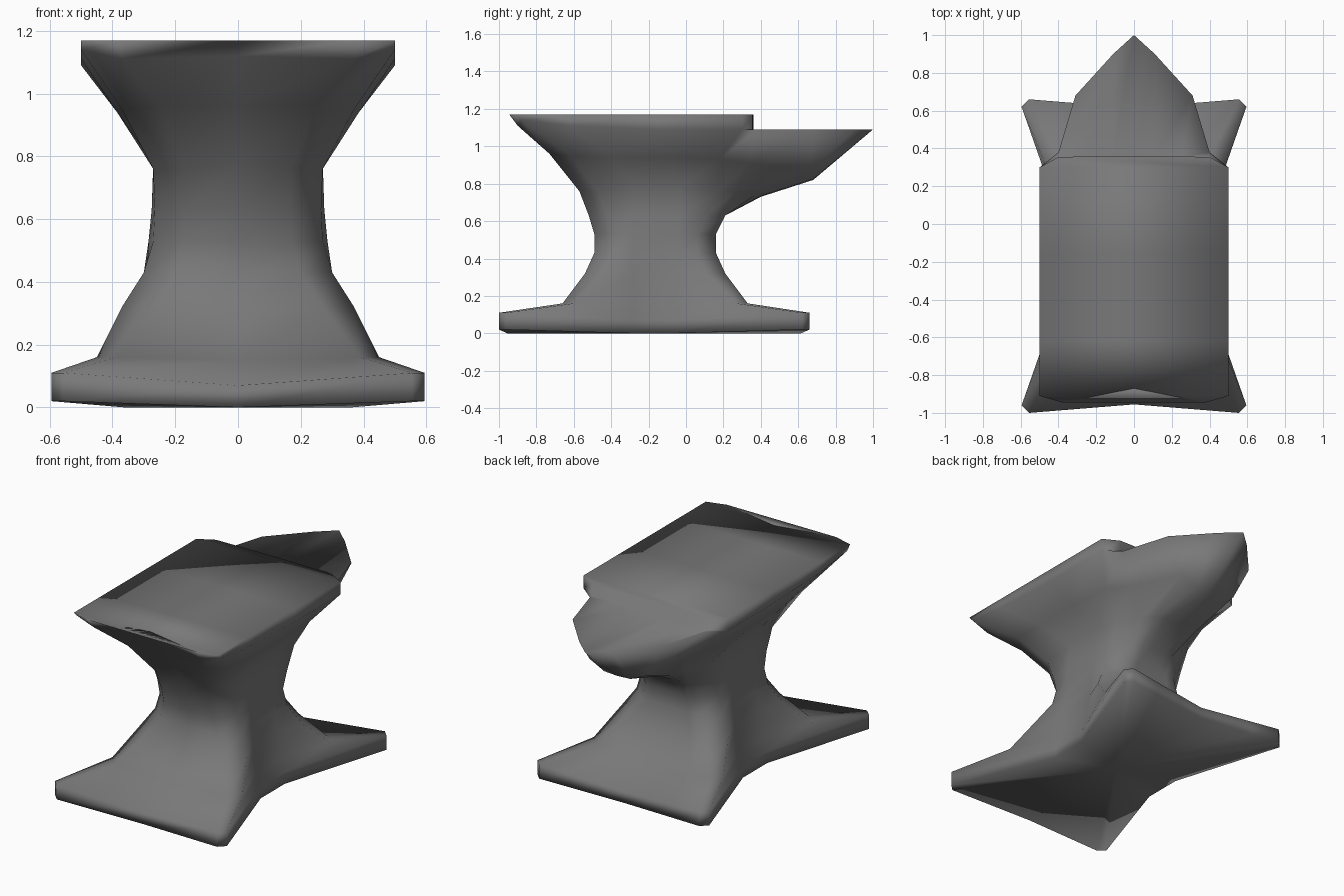
import bpy, bmesh

if "Cube" in bpy.data.objects:
    bpy.data.objects.remove(bpy.data.objects["Cube"])


def mirror_ring(half):
    """Close a half outline (x >= 0, ends on x = 0) by mirroring it."""
    return half + [(-x, y, z) for x, y, z in reversed(half[1:-1])]


def loft(name, rings, hub):
    """Skin equal-length rings, fan the bottom to a hub, cap the top in strips."""
    bm = bmesh.new()
    loops = [[bm.verts.new(p) for p in r] for r in rings]
    n = len(loops[0])
    for a, b in zip(loops, loops[1:]):
        for i in range(n):
            j = (i + 1) % n
            bm.faces.new((a[i], a[j], b[j], b[i]))
    c, top = bm.verts.new(hub), loops[-1]
    for i in range(n):
        bm.faces.new((c, loops[0][(i + 1) % n], loops[0][i]))
    # left-right strips across the working face
    half = n // 2
    bm.faces.new((top[0], top[1], top[-1]))
    for i in range(1, half - 1):
        bm.faces.new((top[i], top[i + 1], top[n - i - 1], top[n - i]))
    bm.faces.new((top[half - 1], top[half], top[half + 1]))
    bmesh.ops.remove_doubles(bm, verts=bm.verts, dist=0.0005)
    bmesh.ops.recalc_face_normals(bm, faces=bm.faces)
    for f in bm.faces:
        f.smooth = True
    me = bpy.data.meshes.new(name)
    bm.to_mesh(me)
    bm.free()
    ob = bpy.data.objects.new(name, me)
    bpy.context.collection.objects.link(ob)
    return ob


def pedestal(zc, zm, hx, ch, y0, y1, sx, dip, horn=None):
    """Chamfered rectangle with pinched sides; zc at corners, zm at mid-edges."""
    yc, bx = (y0 + y1) / 2, hx - ch
    zt = lambda t: zc + (zm - zc) * t
    back = horn or [(bx * (1 - t), y1 - dip * t, zt(t)) for t in (0.35, 0.7, 1)]
    return mirror_ring([
        (0, y0 + dip, zm), (bx, y0, zc), (hx, y0 + ch, zc),
        (sx, yc - 0.12, zm), (sx, yc + 0.12, zm),
        (hx, y1 - ch, zc), (bx, y1, zc)] + back)


# Foot and waist sections; the last one starts the keel of the horn
rings = [pedestal(*p) for p in (
    (0.02, 0.00, 0.595, 0.04, -1.00, 0.66, 0.36, 0.045),
    (0.11, 0.07, 0.595, 0.04, -1.00, 0.66, 0.36, 0.045),
    (0.16, 0.15, 0.45, 0.06, -0.66, 0.33, 0.33, 0),
    (0.32, 0.32, 0.37, 0.10, -0.54, 0.21, 0.31, 0),
    (0.43, 0.43, 0.30, 0.10, -0.49, 0.16, 0.29, 0),
    (0.53, 0.53, 0.27, 0.10, -0.49, 0.16, 0.285, 0),
    (0.63, 0.63, 0.265, 0.10, -0.52, 0.21, 0.275, 0))]
rings.append(pedestal(0.76, 0.78, 0.27, 0.10, -0.57, 0.27, 0.27, 0,
                      [(.15, .37, .74), (.09, .40, .735), (0, .40, .73)]))

# Head and horn: flaring underside, then the rim reaching out to the horn tip
under = [(0, -.73, .96), (.25, -.73, .96), (.37, -.62, .95), (.385, -.40, .94),
         (.385, -.10, .94), (.37, .18, .93), (.30, .34, .91),
         (.20, .67, .87), (.09, .68, .825), (0, .68, .82)]
rim = [(0, -.84, 1.12), (.37, -.90, 1.11), (.50, -.88, 1.14), (.50, -.62, 1.11),
       (.50, -.15, 1.09), (.50, .30, 1.09), (.40, .38, 1.09),
       (.31, .68, 1.09), (.11, .90, 1.09), (0, 1.0, 1.09)]
# Working face outline, ending at the step above the horn
face = [(0, -.87), (.38, -.945), (.50, -.91), (.50, -.62), (.50, -.15),
        (.50, .30), (.40, .355), (.25, .357), (.11, .359), (0, .36)]
step = rim[:6] + [(x, y, 1.09) for x, y in face[6:]]
rings += [mirror_ring(under), mirror_ring(rim), mirror_ring(step),
          mirror_ring([(x, y, 1.17) for x, y in face])]
anvil = loft("anvil_body", rings, (0, -0.17, 0))

# Dark iron
iron = bpy.data.materials.new("dark_iron")
iron.diffuse_color = (0.19, 0.19, 0.19, 1)
iron.use_nodes = True
iron.node_tree.nodes["Principled BSDF"].inputs["Base Color"].default_value = iron.diffuse_color
anvil.data.materials.append(iron)
